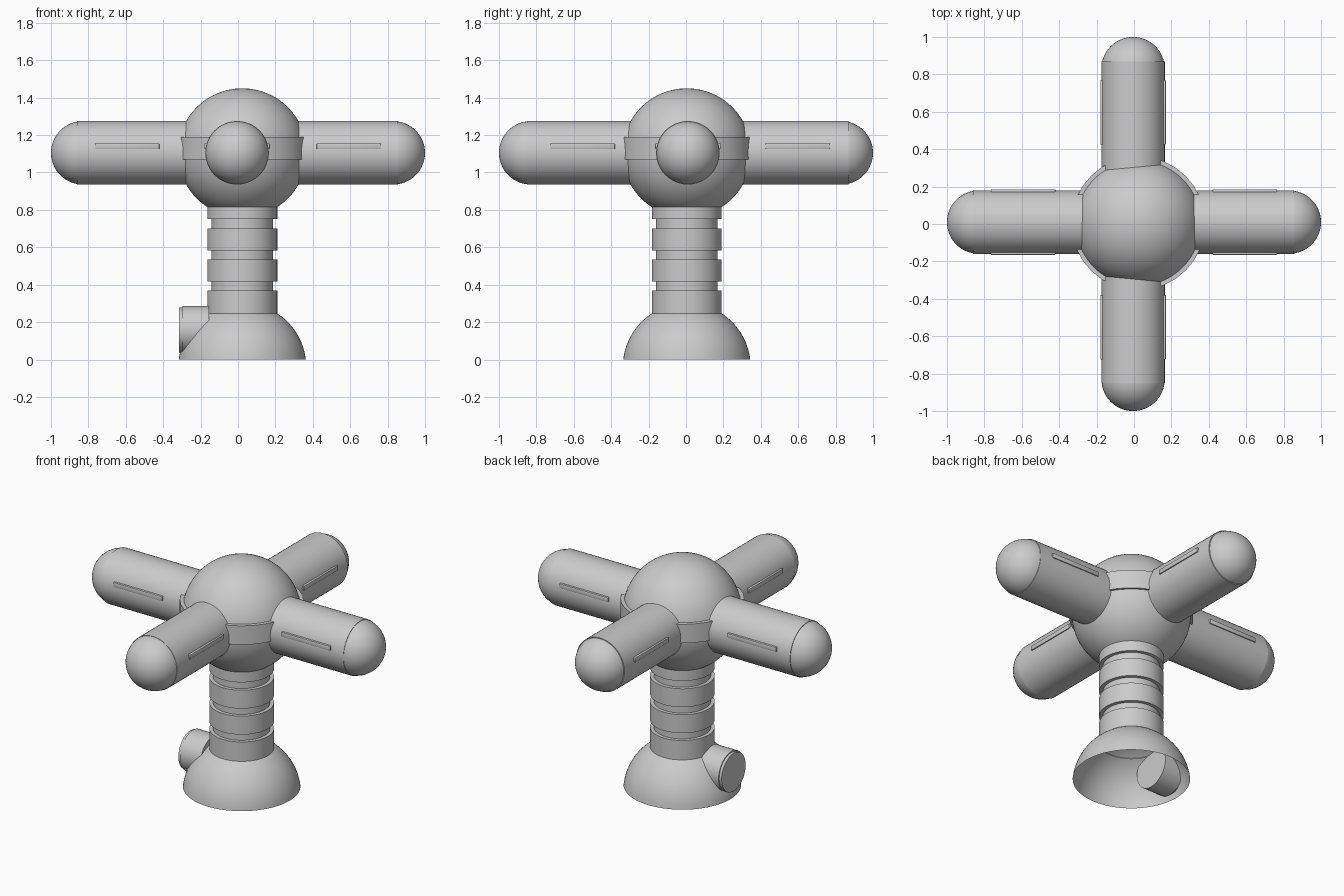
import bpy, bmesh, math
from mathutils import Matrix, Vector

if "Cube" in bpy.data.objects:
    bpy.data.objects.remove(bpy.data.objects["Cube"])


def finish(bm, name, matrix=Matrix(), angle=35):
    bmesh.ops.recalc_face_normals(bm, faces=bm.faces)
    bm.transform(matrix)
    mesh = bpy.data.meshes.new(name)
    bm.to_mesh(mesh)
    bm.free()
    obj = bpy.data.objects.new(name, mesh)
    bpy.context.collection.objects.link(obj)
    bpy.ops.object.select_all(action='DESELECT')
    obj.select_set(True)
    bpy.context.view_layer.objects.active = obj
    bpy.ops.object.shade_smooth_by_angle(angle=math.radians(angle))
    return obj


def lathe(name, profile, matrix=Matrix(), steps=64):
    """Spin (radius, height) points around local z, then place with matrix."""
    bm = bmesh.new()
    verts = [bm.verts.new((r, 0, z)) for r, z in profile]
    edges = [bm.edges.new(pair) for pair in zip(verts, verts[1:])]
    bmesh.ops.spin(bm, geom=verts + edges, axis=(0, 0, 1), cent=(0, 0, 0),
                   angle=math.tau, steps=steps, use_duplicate=False)
    bmesh.ops.remove_doubles(bm, verts=bm.verts, dist=1e-5)
    return finish(bm, name, matrix)


def arc(radius, centre, start, end, n=20):
    """Arc points; angles in degrees above the horizontal."""
    angles = [math.radians(start + (end - start) * i / n) for i in range(n + 1)]
    return [(max(radius * math.cos(a), 0), centre + radius * math.sin(a)) for a in angles]


def box(name, low, high, bevel):
    bm = bmesh.new()
    low, high = Vector(low), Vector(high)
    size = Matrix.Diagonal((*(high - low), 1))
    bmesh.ops.create_cube(bm, size=1, matrix=Matrix.Translation((low + high) / 2) @ size)
    bmesh.ops.bevel(bm, geom=bm.edges[:], offset=bevel, segments=2, affect='EDGES', profile=0.5)
    return finish(bm, name)


CX, CY, HUB_Z = 0.023, 0.004, 1.105
stand = Matrix.Translation((CX, CY, 0))

# Hollow dome foot, open underneath
start = math.degrees(math.asin(0.04 / 0.342))
lathe("base_dome", arc(0.342, -0.04, start, 90), stand)

# Ribbed column: wide collars with narrow grooves between them
R, G = 0.187, 0.165
column = [(R, 0.243)]
for z0, z1 in ((0.37, 0.417), (0.535, 0.583), (0.70, 0.75)):
    column += [(R, z0), (G, z0), (G, z1), (R, z1)]
lathe("column", column + [(R, 0.85)], stand)

# Central ball and the belt around it
lathe("hub_ball", arc(0.345, HUB_Z, -90, 90, 40), stand)
lathe("hub_belt", [(0.33, 1.07), (0.358, 1.07), (0.358, 1.19), (0.33, 1.19), (0.33, 1.07)],
      stand, 32)

# Side port on the foot, pointing left
port = Matrix.Translation((0, -0.03, 0.158)) @ Matrix.Rotation(-math.pi / 2, 4, 'Y')
lathe("side_port", [(0, 0.155), (0.128, 0.155), (0.128, 0.298), (0.121, 0.298),
                    (0.121, 0.315), (0, 0.315)], port, 48)

# Four arms with rounded tips and a thin bar along each side
arms = (("right", 'x', 1, 0.42, 0.855), ("left", 'x', -1, 0.42, 0.86),
        ("back", 'y', 1, 0.425, 0.87), ("front", 'y', -1, 0.38, 0.85))
for side, axis, sign, bar_start, seam in arms:
    if axis == 'x':
        turn = Matrix.Rotation(sign * math.pi / 2, 4, 'Y')
        place = Matrix.Translation((0, 0.01, HUB_Z)) @ turn
    else:
        turn = Matrix.Rotation(-sign * math.pi / 2, 4, 'X')
        place = Matrix.Translation((-0.005, 0, HUB_Z)) @ turn
    lathe(side + "_arm", [(0, 0.2), (0.17, 0.2), (0.17, seam), (0.15, seam)], place, 48)
    lathe(side + "_arm_tip", arc(0.169, 0.831, 0, 90, 16), place, 48)

    a, b = sorted((sign * bar_start, sign * (bar_start + 0.345)))
    for s, label in ((1, "a"), (-1, "b")):
        offset = 0.01 if axis == 'x' else -0.005
        p, q = sorted((offset + s * 0.155, offset + s * 0.175))
        low, high = ((a, p), (b, q)) if axis == 'x' else ((p, a), (q, b))
        box(f"{side}_arm_bar_{label}", (*low, 1.125), (*high, 1.155), 0.004)
